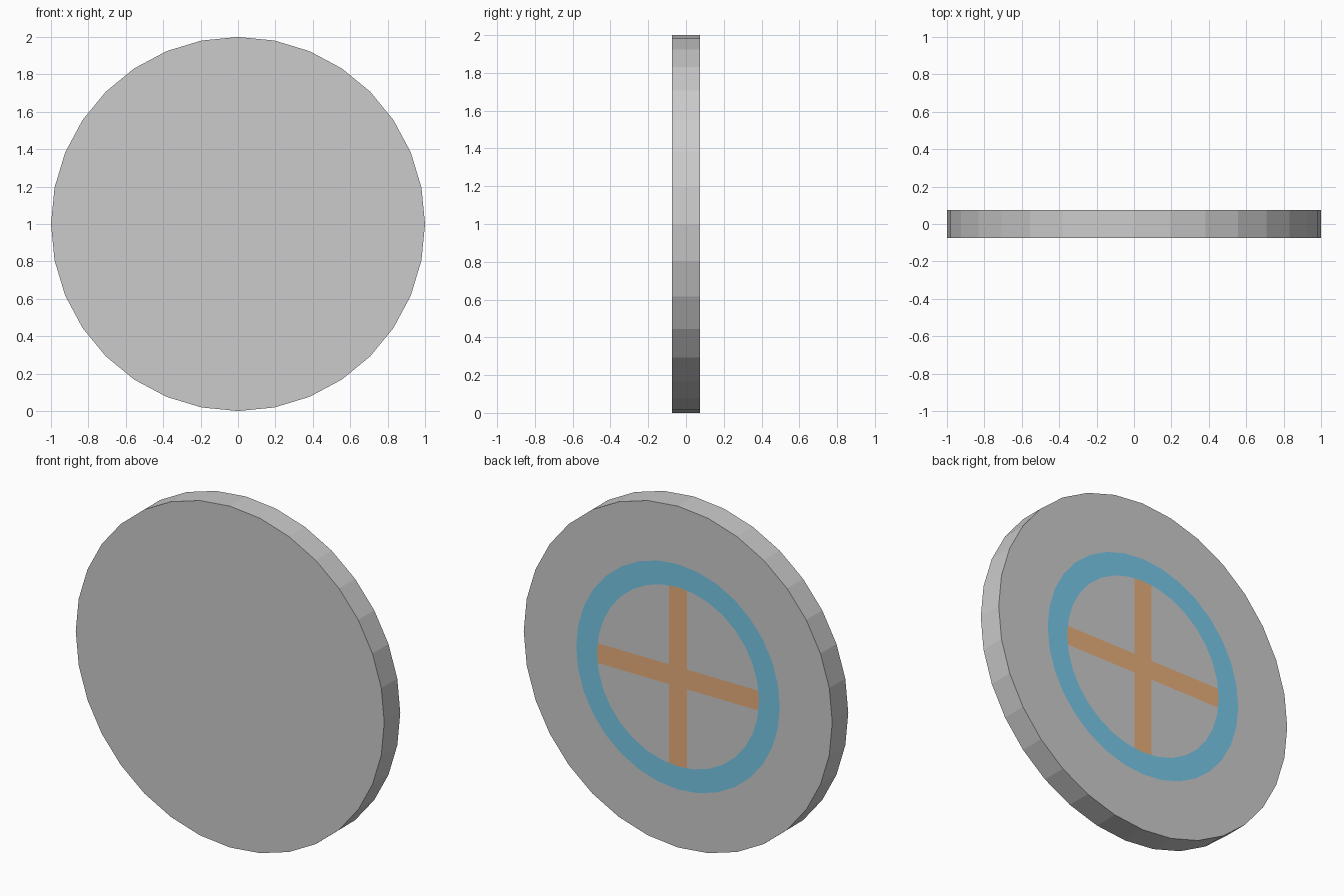
import bpy, bmesh
from math import pi, cos
from mathutils import Matrix

if "Cube" in bpy.data.objects:
    bpy.data.objects.remove(bpy.data.objects["Cube"])

SIDES = 32
HALF_T = 0.074                      # half thickness of the disc
RING_OUT, RING_IN = 0.66, 0.525     # painted ring radii
BAR = 0.058                         # half width of the cross bars


def material(name, rgb):
    m = bpy.data.materials.new(name)
    m.diffuse_color = (*rgb, 1)
    m.use_nodes = True
    m.node_tree.nodes["Principled BSDF"].inputs["Base Color"].default_value = m.diffuse_color
    return m


bm = bmesh.new()

# Solid disc standing upright, axis along y, a corner at the very top
bmesh.ops.create_cone(bm, cap_ends=True, segments=SIDES, radius1=1, radius2=1,
                      depth=2 * HALF_T, matrix=Matrix.Rotation(pi / 2, 4, 'X'))
bm.normal_update()
back = max(bm.faces, key=lambda f: f.calc_center_median().y)

# Painted ring: inset the back face twice, colouring the second band
for step, index in ((1 - RING_OUT, 0), (RING_OUT - RING_IN, 1)):
    band = bmesh.ops.inset_region(bm, faces=[back], use_even_offset=True,
                                  thickness=step * cos(pi / SIDES))["faces"]
    for f in band:
        f.material_index = index

# Painted cross: slice the inner face along the bar edges
inner = [back]
for axis in ((1, 0, 0), (0, 0, 1)):
    for side in (-BAR, BAR):
        geom = set(inner)
        for f in inner:
            geom.update(f.edges)
            geom.update(f.verts)
        cut = bmesh.ops.bisect_plane(bm, geom=list(geom), dist=1e-6,
                                     plane_co=[side * a for a in axis], plane_no=axis)
        inner = [g for g in cut["geom"] if isinstance(g, bmesh.types.BMFace)]
for f in inner:
    c = f.calc_center_bounds()
    if min(abs(c.x), abs(c.z)) < BAR:
        f.material_index = 2

bmesh.ops.translate(bm, verts=bm.verts, vec=(0, 0, 1))
mesh = bpy.data.meshes.new("round_plate")
bm.to_mesh(mesh)
bm.free()
for mat in (material("plain_grey", (0.7, 0.7, 0.7)),
            material("ring_blue", (0.19, 0.58, 0.80)),
            material("cross_orange", (0.80, 0.43, 0.20))):
    mesh.materials.append(mat)
plate = bpy.data.objects.new("round_plate", mesh)
bpy.context.collection.objects.link(plate)
